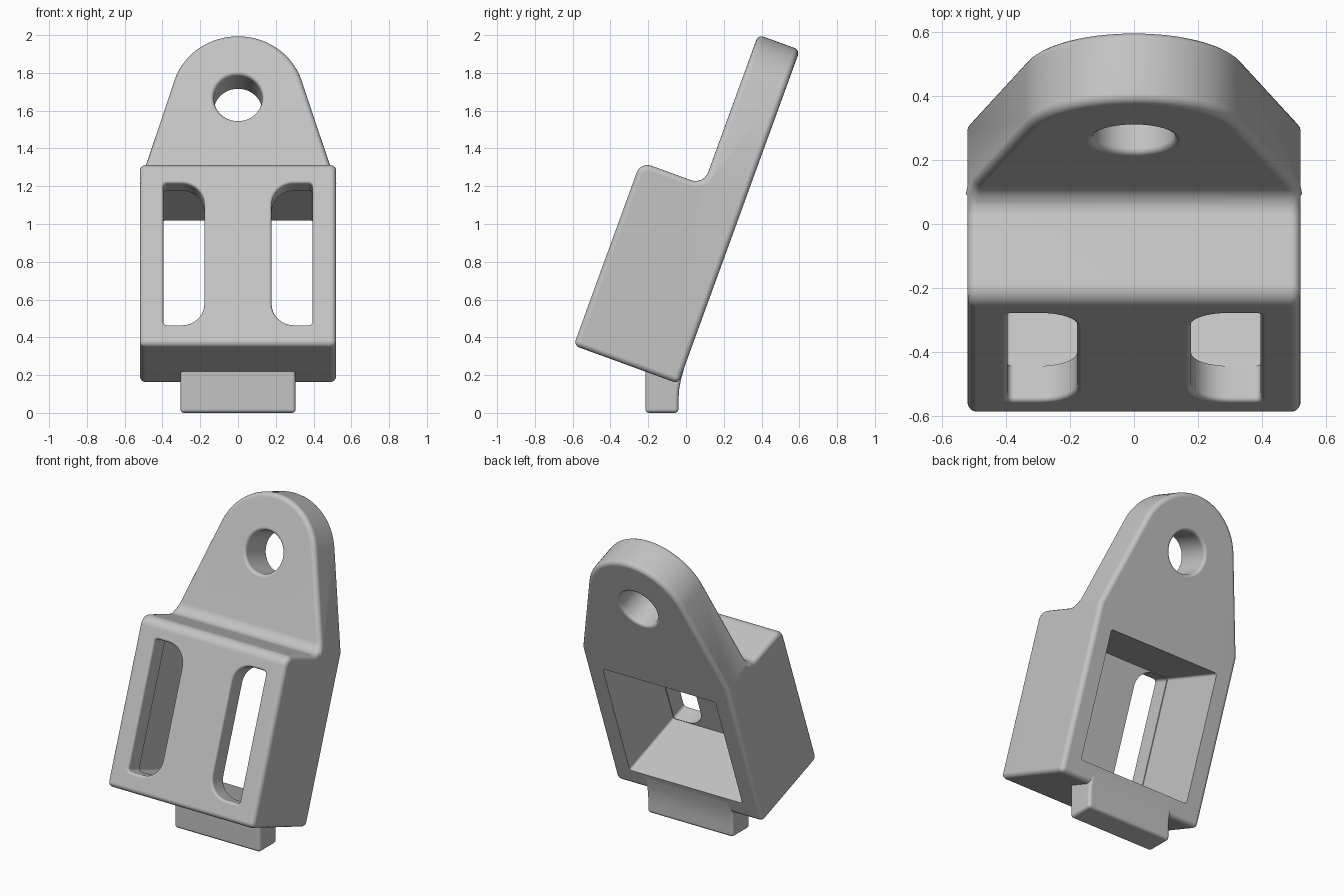
import bpy, bmesh, math
from mathutils import Vector, Matrix

cube = bpy.data.objects.get("Cube")
if cube:
    bpy.data.objects.remove(cube, do_unlink=True)

grey = bpy.data.materials.new("plain_grey")
grey.use_nodes = True
colour = (0.55, 0.55, 0.55, 1)
grey.diffuse_color = colour
for node in grey.node_tree.nodes:
    if node.type == 'BSDF_PRINCIPLED':
        node.inputs["Base Color"].default_value = colour


def round_poly(corners, steps=6):
    """Closed 2D outline from (a, b, radius) corners."""
    out = []
    count = len(corners)
    for i, (a, b, r) in enumerate(corners):
        p = Vector((a, b))
        if r == 0:
            out.append(p)
            continue
        e1 = (Vector(corners[i - 1][:2]) - p).normalized()
        e2 = (Vector(corners[(i + 1) % count][:2]) - p).normalized()
        half = e1.angle(e2) / 2
        centre = p + (e1 + e2).normalized() * (r / math.sin(half))
        reach = r / math.tan(half)
        s, t = p + e1 * reach - centre, p + e2 * reach - centre
        start = math.atan2(s.y, s.x)
        turn = math.atan2(s.x * t.y - s.y * t.x, s.dot(t))
        n = 28 if r > 0.3 else steps
        for k in range(n + 1):
            angle = start + turn * k / n
            out.append(centre + Vector((math.cos(angle), math.sin(angle))) * r)
    return out


def loft(name, rings):
    """Solid through matching rings of points, capped at both ends."""
    bm = bmesh.new()
    loops = [[bm.verts.new(p) for p in ring] for ring in rings]
    n = len(loops[0])
    for lo, hi in zip(loops, loops[1:]):
        for i in range(n):
            j = (i + 1) % n
            bm.faces.new((lo[i], lo[j], hi[j], hi[i]))
    bm.faces.new(loops[0])
    bm.faces.new(loops[-1])
    bmesh.ops.recalc_face_normals(bm, faces=bm.faces)
    mesh = bpy.data.meshes.new(name)
    bm.to_mesh(mesh)
    bm.free()
    mesh.materials.append(grey)
    obj = bpy.data.objects.new(name, mesh)
    bpy.context.collection.objects.link(obj)
    return obj


def along_y(outline, y):
    return [(p.x, y, p.y) for p in outline]


def along_x(outline, x):
    return [(x, p.x, p.y) for p in outline]


def bake(obj):
    graph = bpy.context.evaluated_depsgraph_get()
    mesh = bpy.data.meshes.new_from_object(obj.evaluated_get(graph))
    obj.modifiers.clear()
    obj.data = mesh


def combine(obj, other, operation):
    mod = obj.modifiers.new(operation, 'BOOLEAN')
    mod.operation, mod.object, mod.solver = operation, other, 'EXACT'
    bake(obj)
    bpy.data.objects.remove(other, do_unlink=True)


def soften(obj, width):
    mod = obj.modifiers.new("soften", 'BEVEL')
    mod.width, mod.segments = width, 4
    mod.limit_method, mod.angle_limit = 'ANGLE', math.radians(35)
    mod.use_clamp_overlap = False
    bake(obj)


def lip(r, steps=5):
    """(depth below the face, growth) pairs for a rounded opening rim."""
    angles = [math.pi / 2 * k / steps for k in range(steps + 1)]
    return [(r - r * math.sin(a), r - r * math.cos(a)) for a in angles]


# Body: side profile trimmed by the front outline, edges rounded
DEPTH, PLATE, BOX_TOP = 0.59, 0.235, 1.035
profile = round_poly([(0, 0, 0), (-DEPTH, 0, 0), (-DEPTH, BOX_TOP, 0.06),
                      (-PLATE, BOX_TOP, 0.07), (-PLATE, 2, 0), (0, 2, 0)])
body = loft("bracket_body", [along_x(profile, -0.7), along_x(profile, 0.7)])
outline = round_poly([(-0.52, -0.2, 0), (0.52, -0.2, 0), (0.52, 1.05, 0),
                      (0, 2.704, 0.353), (-0.52, 1.05, 0)])
combine(body, loft("trim", [along_y(outline, -1), along_y(outline, 0.2)]), 'INTERSECT')
soften(body, 0.03)

# Cavity open at the back
cavity = round_poly([(-0.4, 0.115, 0.015), (0.4, 0.115, 0.015),
                     (0.4, 0.918, 0.015), (-0.4, 0.918, 0.015)])
combine(body, loft("cavity", [along_y(cavity, -0.472), along_y(cavity, 0.1)]), 'DIFFERENCE')


# Two front windows, rounder on their inner side
def window(side, grow):
    a, b = side * (0.178 - grow), side * (0.395 + grow)
    lo, hi = 0.118 - grow, 0.915 + grow
    return round_poly([(a, lo, 0.12 + grow), (b, lo, 0.02 + grow),
                       (b, hi, 0.02 + grow), (a, hi, 0.12 + grow)], 8)


for side in (-1, 1):
    rim = lip(0.015)
    rings = [along_y(window(side, 0), -0.4)]
    rings += [along_y(window(side, g), -DEPTH + d) for d, g in rim]
    rings.append(along_y(window(side, rim[-1][1]), -DEPTH - 0.1))
    combine(body, loft("window", rings), 'DIFFERENCE')


# Round hole with softened rims on both faces
def circle(r, y, n=48):
    return [(r * math.cos(math.tau * k / n), y, 1.527 + r * math.sin(math.tau * k / n))
            for k in range(n)]


rim = lip(0.02)
RADIUS = 0.128
rings = [circle(RADIUS + 0.02, 0.1)]
rings += [circle(RADIUS + g, -d) for d, g in reversed(rim)]
rings += [circle(RADIUS + g, -PLATE + d) for d, g in rim]
rings.append(circle(RADIUS + 0.02, -PLATE - 0.1))
combine(body, loft("hole", rings), 'DIFFERENCE')

# Lean the body back
body.data.transform(Matrix.Translation((0, -0.04, 0.155))
                    @ Matrix.Rotation(math.radians(-20), 4, 'X'))

# Upright foot tab, blending into the back of the body
foot = [Vector(p) for p in ((-0.215, 0), (-0.04, 0), (-0.04, 0.06), (-0.037, 0.12),
                            (-0.026, 0.18), (-0.006, 0.25), (-0.06, 0.24), (-0.215, 0.27))]
tab = loft("foot_tab", [along_x(foot, -0.305), along_x(foot, 0.305)])
soften(tab, 0.02)
combine(body, tab, 'UNION')

# Smooth shading with crisp edges
for obj in bpy.context.selected_objects:
    obj.select_set(False)
body.select_set(True)
bpy.context.view_layer.objects.active = body
bpy.ops.object.shade_smooth_by_angle(angle=math.radians(32))
normals = body.modifiers.new("even_shading", 'WEIGHTED_NORMAL')
normals.keep_sharp = True
